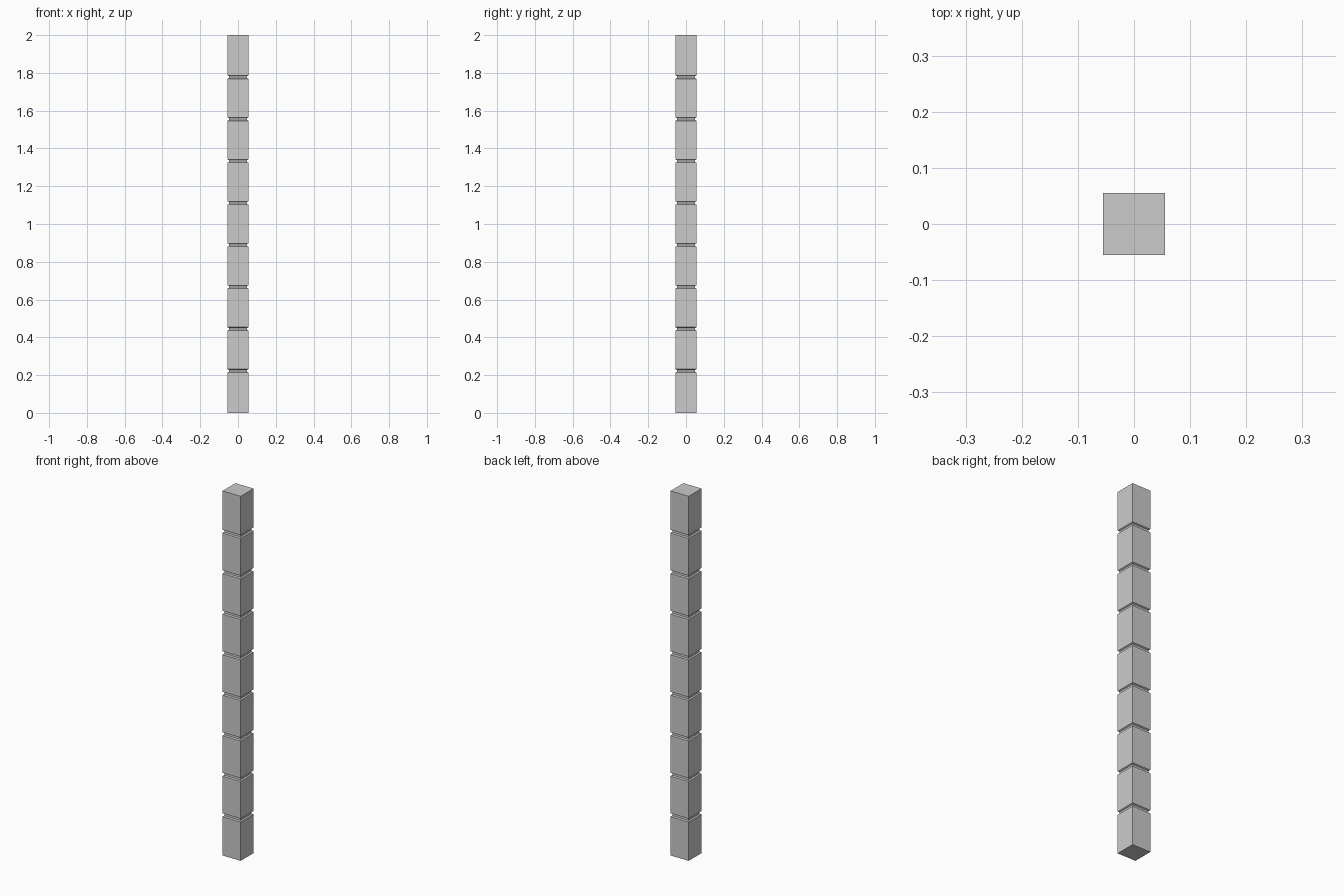
import bpy, bmesh

if "Cube" in bpy.data.objects:
    bpy.data.objects.remove(bpy.data.objects["Cube"])

N = 9              # stacked blocks
PITCH = 2.0 / N    # block spacing
HALF = 0.0555      # half width of the column
INSET = 0.007      # depth of each groove
OUTER, INNER = 0.009, 0.005   # groove half heights at face and at neck

# Side profile: (half width, height) pairs with a groove at every joint
profile = [(HALF, 0.0)]
for i in range(1, N):
    z = i * PITCH
    profile += [(HALF, z - OUTER), (HALF - INSET, z - INNER),
                (HALF - INSET, z + INNER), (HALF, z + OUTER)]
profile.append((HALF, 2.0))

# Square rings joined into one closed grooved column
bm = bmesh.new()
rings = [[bm.verts.new((sx * w, sy * w, z))
          for sx, sy in ((-1, -1), (1, -1), (1, 1), (-1, 1))]
         for w, z in profile]
for a, b in zip(rings, rings[1:]):
    for k in range(4):
        j = (k + 1) % 4
        bm.faces.new((a[k], a[j], b[j], b[k]))
bm.faces.new(rings[0][::-1])
bm.faces.new(rings[-1])

mesh = bpy.data.meshes.new("grooved_column")
bm.to_mesh(mesh)
bm.free()
column = bpy.data.objects.new("grooved_column", mesh)
bpy.context.collection.objects.link(column)
